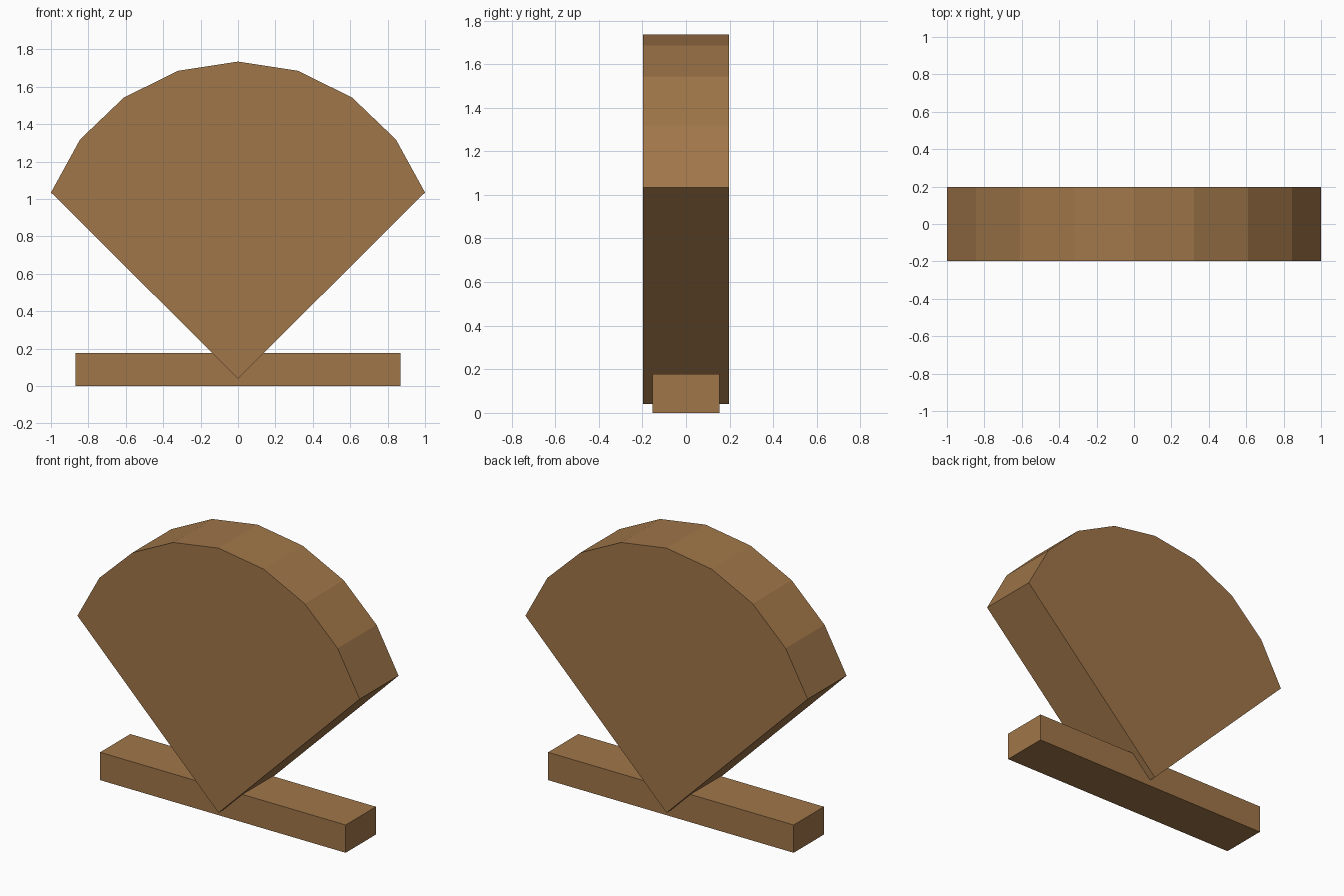
import bpy
import bmesh
from math import sin, cos, radians

cube = bpy.data.objects.get("Cube")
if cube:
    bpy.data.objects.remove(cube, do_unlink=True)

wood = bpy.data.materials.new("brown wood")
wood.use_nodes = True
colour = (0.352, 0.182, 0.067, 1)
wood.diffuse_color = colour
wood.node_tree.nodes["Principled BSDF"].inputs["Base Color"].default_value = colour


def extruded_profile(name, points, half_depth):
    """Flat-shaded solid from an (x, z) outline, extruded along y."""
    bm = bmesh.new()
    face = bm.faces.new([bm.verts.new((x, -half_depth, z)) for x, z in points])
    extruded = bmesh.ops.extrude_face_region(bm, geom=[face])["geom"]
    moved = [v for v in extruded if isinstance(v, bmesh.types.BMVert)]
    bmesh.ops.translate(bm, vec=(0, 2 * half_depth, 0), verts=moved)
    bmesh.ops.recalc_face_normals(bm, faces=bm.faces)
    mesh = bpy.data.meshes.new(name)
    bm.to_mesh(mesh)
    bm.free()
    mesh.materials.append(wood)
    obj = bpy.data.objects.new(name, mesh)
    bpy.context.collection.objects.link(obj)
    return obj


# Fan-shaped body: a pointed foot below an eight-sided arc
radius, centre_z, half_angle, sides = 1.064, 0.671, 70, 8
angles = [radians(-half_angle + 2 * half_angle * i / sides) for i in range(sides + 1)]
arc = [(radius * sin(a), centre_z + radius * cos(a)) for a in angles]
extruded_profile("fan_body", [(0, 0.04)] + arc, 0.197)

# Long bar the point rests in
extruded_profile("base_bar", [(-0.87, 0), (0.87, 0), (0.87, 0.178), (-0.87, 0.178)], 0.153)
